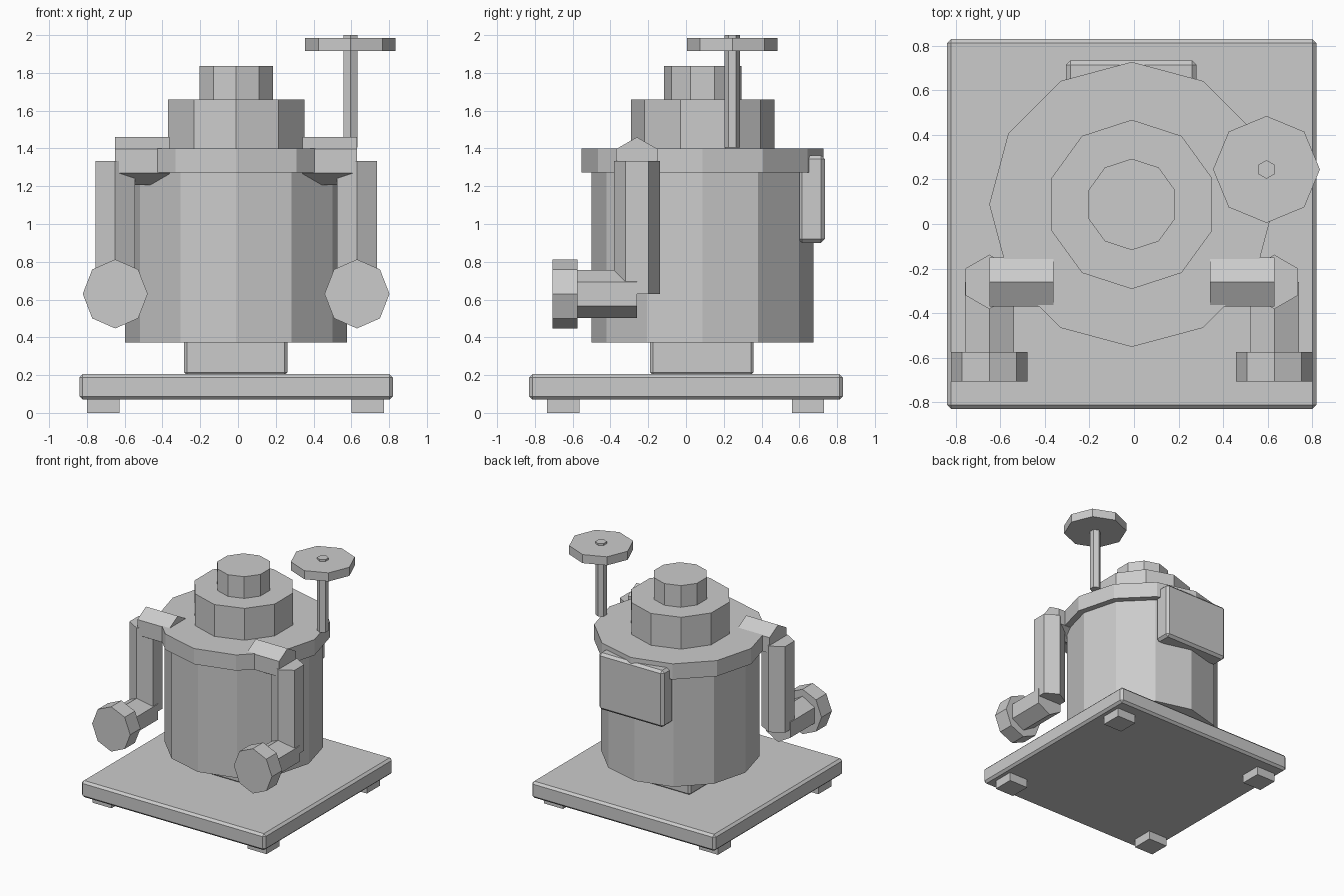
import bpy, bmesh, math
from mathutils import Matrix, Vector

if "Cube" in bpy.data.objects:
    bpy.data.objects.remove(bpy.data.objects["Cube"])

grey = bpy.data.materials.new("plain grey")
grey.diffuse_color = (0.6, 0.6, 0.6, 1)
grey.use_nodes = True
grey.node_tree.nodes["Principled BSDF"].inputs["Base Color"].default_value = grey.diffuse_color
CX, CY = -0.01, 0.088   # axis of the drum


def finish(name, bm):
    bmesh.ops.recalc_face_normals(bm, faces=bm.faces)
    me = bpy.data.meshes.new(name)
    bm.to_mesh(me)
    bm.free()
    me.materials.append(grey)
    ob = bpy.data.objects.new(name, me)
    bpy.context.collection.objects.link(ob)
    return ob


def box(name, x, y, z, bevel=0):
    """Box from (min, max) ranges, with optional chamfered edges."""
    bm = bmesh.new()
    bmesh.ops.create_cube(bm, size=1)
    for v in bm.verts:
        v.co = [(r[0] + r[1]) / 2 + c * (r[1] - r[0]) for r, c in zip((x, y, z), v.co)]
    ob = finish(name, bm)
    if bevel:
        mod = ob.modifiers.new("chamfer", 'BEVEL')
        mod.width = bevel
        mod.segments = 1
    return ob


def prism(name, start, end, r, sides, squash=1):
    """Regular prism between two points, one corner pointing up (or to +y)."""
    a, b = Vector(start), Vector(end)
    axis = (b - a).normalized()
    up = Vector((0, 1, 0)) if abs(axis.z) > 0.5 else Vector((0, 0, 1))
    side = axis.cross(up)
    bm = bmesh.new()
    rings = []
    for p in (a, b):
        rings.append([bm.verts.new(p + up * r * math.cos(t) + side * r * squash * math.sin(t))
                      for t in (2 * math.pi * i / sides for i in range(sides))])
        bm.faces.new(rings[-1])
    for i in range(sides):
        j = (i + 1) % sides
        bm.faces.new((rings[0][i], rings[0][j], rings[1][j], rings[1][i]))
    return finish(name, bm)


# base plate on four feet, with the pedestal block
box("base_plate", (-0.84, 0.82), (-0.83, 0.83), (0.07, 0.205), 0.018)
for x in ((-0.80, -0.628), (0.60, 0.772)):
    for y in ((-0.735, -0.565), (0.56, 0.73)):
        box("foot", x, y, (0, 0.075))
box("pedestal", (-0.285, 0.262), (-0.19, 0.358), (0.2, 0.39), 0.015)

# drum, lid and stepped cap
for name, z0, z1, r, n in (("drum", 0.372, 1.275, 0.588, 12), ("lid", 1.272, 1.4, 0.64, 12),
                           ("cap_lower", 1.395, 1.66, 0.38, 10), ("cap_upper", 1.655, 1.837, 0.205, 10)):
    prism(name, (CX, CY, z0), (CX, CY, z1), r, n)

# handwheel on its stem
prism("wheel_stem", (0.595, 0.245, 1.405), (0.595, 0.245, 2.0), 0.042, 6)
prism("handwheel", (0.595, 0.245, 1.915), (0.595, 0.245, 1.985), 0.24, 8)

# rear panel
box("rear_panel", (-0.305, 0.28), (0.595, 0.735), (0.9, 1.363), 0.02)

# bent pipe arms ending in round knobs, one each side
for s in (-1, 1):
    x, y, top, low = CX + s * 0.64, -0.26, 1.333, 0.63
    prism("arm_shoulder", (CX + s * 0.352, y, top), (x, y, top), 0.127, 6)
    prism("arm_upright", (x, y, low), (x, y, top), 0.122, 6)
    prism("arm_forward", (x, y, low), (x, -0.6, low), 0.127, 6)
    prism("arm_knob", (x, -0.575, low), (x, -0.708, low), 0.183, 8, 0.94)
